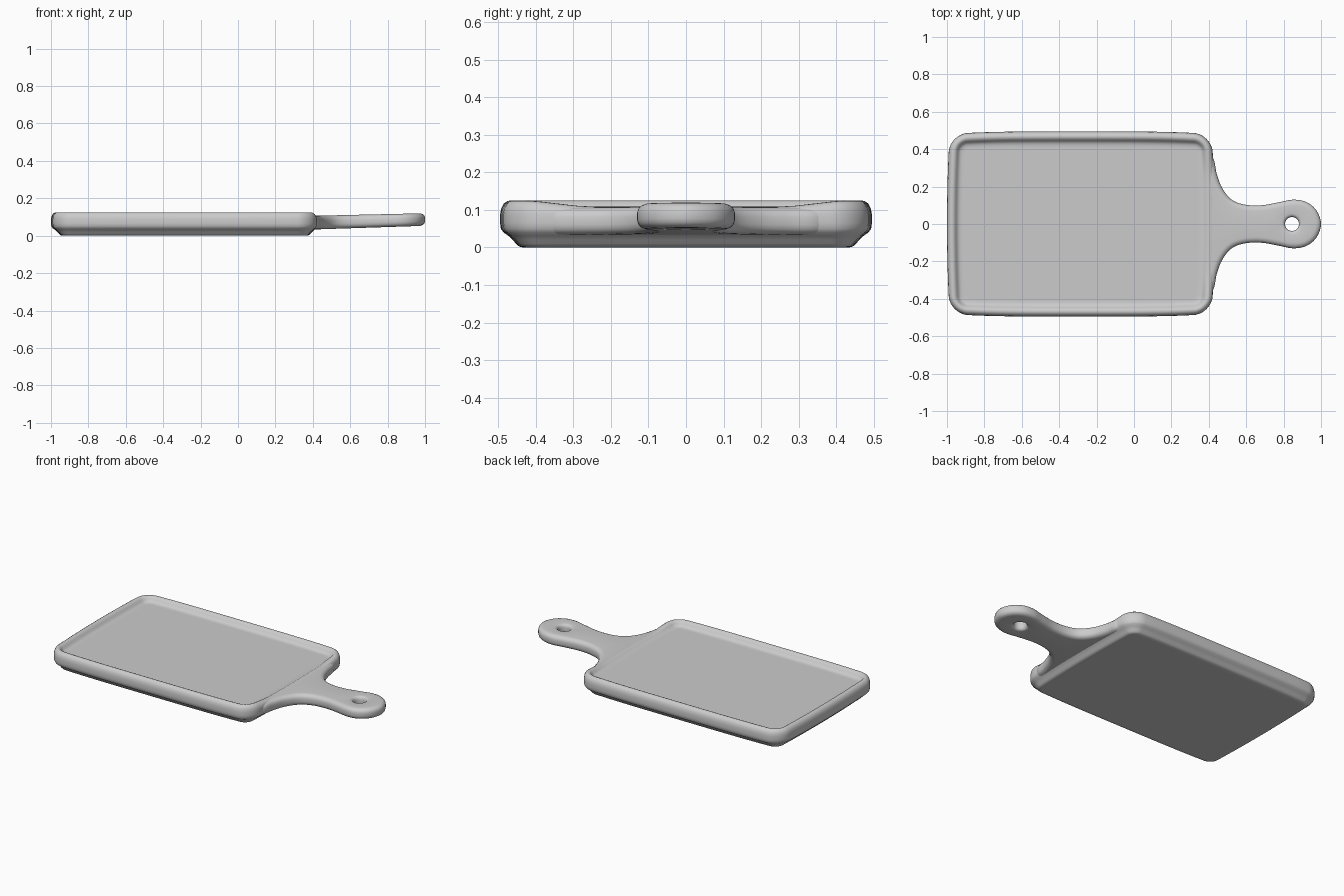
import bpy, bmesh, math
from mathutils import Vector

cube = bpy.data.objects.get("Cube")
if cube:
    bpy.data.objects.remove(cube)

GREY = (0.6, 0.6, 0.6, 1)
mat = bpy.data.materials.new("plain grey")
mat.use_nodes = True
mat.diffuse_color = GREY
mat.node_tree.nodes["Principled BSDF"].inputs["Base Color"].default_value = GREY


def smooth(t):
    t = max(0.0, min(1.0, t))
    return t * t * (3 - 2 * t)


def bridge(bm, a, b):
    """Quad strip between two closed rings of equal length."""
    n = len(a)
    for i in range(n):
        j = (i + 1) % n
        bm.faces.new((a[i], a[j], b[j], b[i]))


def finish(bm, name):
    bmesh.ops.recalc_face_normals(bm, faces=bm.faces)
    me = bpy.data.meshes.new(name)
    bm.to_mesh(me)
    bm.free()
    ob = bpy.data.objects.new(name, me)
    bpy.context.collection.objects.link(ob)
    me.materials.append(mat)
    bpy.ops.object.select_all(action='DESELECT')
    ob.select_set(True)
    bpy.context.view_layer.objects.active = ob
    bpy.ops.object.shade_smooth_by_angle(angle=math.radians(40))
    return ob


# ---- board: rounded rectangle rings with slightly bowed sides ----
A, B, R, CX = 0.715, 0.495, 0.10, -0.285


def board_ring(d, corner=10, side=16):
    a, b, r = A - d, B - d, max(R - d, 0.03)
    centres = [(a - r, b - r), (r - a, b - r), (r - a, r - b), (a - r, r - b)]
    arcs = [[Vector((cx + r * math.cos(t), cy + r * math.sin(t)))
             for t in [math.pi / 2 * (k + i / corner) for i in range(corner + 1)]]
            for k, (cx, cy) in enumerate(centres)]
    pts = []
    for k in range(4):
        pts += arcs[k]
        p, q = arcs[k][-1], arcs[(k + 1) % 4][0]
        pts += [p.lerp(q, i / side) for i in range(1, side)]
    # bow the long and short sides outwards
    return [(CX + p.x * (1 - 0.02 * (p.y / B) ** 2),
             p.y * (1 - 0.03 * (p.x / A) ** 4)) for p in pts]


def rim_height(x, y, z):
    """Lower the rim where the handle joins."""
    w = smooth((x - 0.29) / 0.09) * (1 - smooth((abs(y) - 0.24) / 0.2))
    return z - w * 0.55 * max(0, z - 0.095)


profile = [(0.075, 0), (0.060, 0), (0.050, 0.003), (0.042, 0.010), (0.034, 0.020),
           (0.022, 0.031), (0.009, 0.040), (0.002, 0.050), (0, 0.065), (0, 0.088),
           (0.003, 0.104), (0.010, 0.117), (0.020, 0.124), (0.030, 0.125),
           (0.040, 0.121), (0.048, 0.111), (0.056, 0.101), (0.065, 0.096),
           (0.078, 0.094), (0.090, 0.094)]
bm = bmesh.new()
rings = [[bm.verts.new((x, y, rim_height(x, y, z))) for x, y in board_ring(d)]
         for d, z in profile]
for a, b in zip(rings, rings[1:]):
    bridge(bm, a, b)
bm.faces.new(rings[0])
bm.faces.new(rings[-1])
finish(bm, "board")

# ---- handle: flared neck, round end and hanging hole ----
half = [(0.40, 0.39), (0.428, 0.34), (0.442, 0.27), (0.47, 0.195), (0.52, 0.132),
        (0.59, 0.104), (0.68, 0.100), (0.77, 0.115), (0.85, 0.130), (0.92, 0.118),
        (0.975, 0.073), (1.0, 0.0)]
ctrl = [Vector(p) for p in half + [(x, -y) for x, y in reversed(half[:-1])]]


def catmull(ps, steps=6):
    out = []
    for i in range(len(ps) - 1):
        p0, p1, p2 = ps[max(i - 1, 0)], ps[i], ps[i + 1]
        p3 = ps[min(i + 2, len(ps) - 1)]
        for s in range(steps):
            t = s / steps
            out.append(0.5 * (2 * p1 + (p2 - p0) * t + (2 * p0 - 5 * p1 + 4 * p2 - p3) * t * t
                              + (3 * p1 - p0 - 3 * p2 + p3) * t ** 3))
    return out + [ps[-1]]


outline = catmull(ctrl)
normals = []
for i, p in enumerate(outline):
    t = outline[min(i + 1, len(outline) - 1)] - outline[max(i - 1, 0)]
    normals.append(Vector((-t.y, t.x)).normalized())     # points outwards


def handle_z(x, f):
    """Height at fraction f between the sloping underside and top."""
    t = (x - 0.43) / 0.57
    low, high = 0.034 + 0.019 * t, 0.107 + 0.013 * t
    return low + (high - low) * f


def handle_ring(bm, d, f):
    pts = [p - n * d for p, n in zip(outline, normals)]
    return [bm.verts.new((max(p.x, 0.40), p.y, handle_z(p.x, f))) for p in pts]


def hole_ring(bm, r, f, n=32):
    ring = []
    for i in range(n):
        x = 0.845 + r * math.cos(2 * math.pi * i / n)
        ring.append(bm.verts.new((x, r * math.sin(2 * math.pi * i / n), handle_z(x, f))))
    return ring


bm = bmesh.new()
edge = [(0.030, 0), (0.020, 0.02), (0.010, 0.09), (0.003, 0.2), (0, 0.36),
        (0, 0.64), (0.003, 0.8), (0.010, 0.91), (0.020, 0.98), (0.030, 1)]
bore = [(0.056, 0), (0.047, 0.03), (0.040, 0.12), (0.037, 0.28),
        (0.037, 0.72), (0.040, 0.88), (0.047, 0.97), (0.056, 1)]
outer = [handle_ring(bm, d, f) for d, f in edge]
inner = [hole_ring(bm, r, f) for r, f in bore]
for group in (outer, inner):
    for a, b in zip(group, group[1:]):
        bridge(bm, a, b)
# underside and top faces around the hole
for k in (0, -1):
    loops = []
    for ring in (outer[k], inner[k]):
        loops += [bm.edges.get((ring[i - 1], ring[i])) for i in range(len(ring))]
    bmesh.ops.triangle_fill(bm, use_beauty=True, use_dissolve=False, edges=loops)
finish(bm, "handle")
